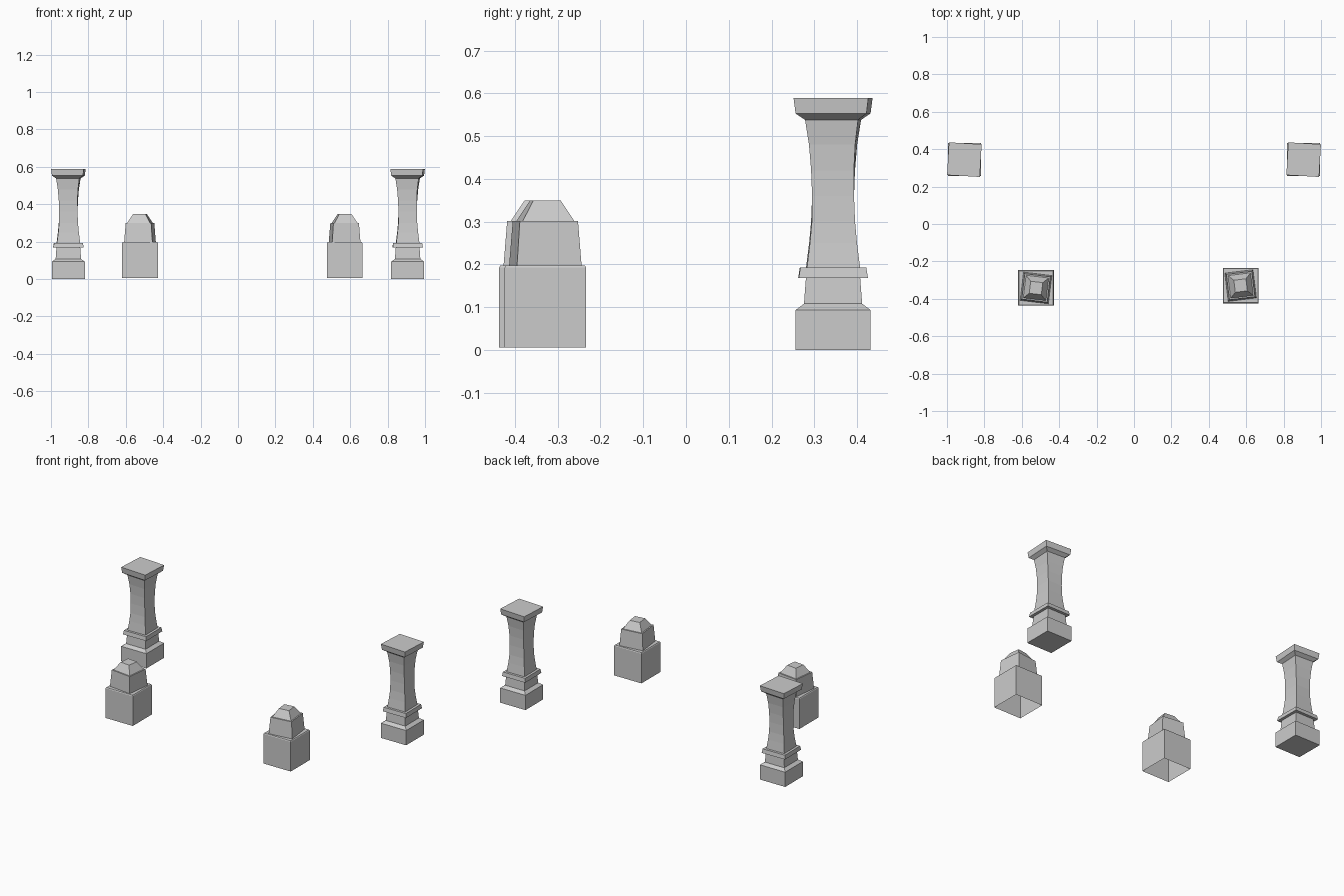
import bpy, bmesh, math

if "Cube" in bpy.data.objects:
    bpy.data.objects.remove(bpy.data.objects["Cube"])


def square_loft(name, rings, location, turn=1, closed_bottom=True):
    """Stack of square rings (z, width, rotation in degrees), skinned with flat faces."""
    bm = bmesh.new()
    loops = []
    for z, width, deg in rings:
        r = width / math.sqrt(2)
        angles = [math.radians(45 + 90 * i + deg * turn) for i in range(4)]
        loops.append([bm.verts.new((r * math.cos(a), r * math.sin(a), z)) for a in angles])
    for low, high in zip(loops, loops[1:]):
        for i in range(4):
            j = (i + 1) % 4
            bm.faces.new((low[i], low[j], high[j], high[i]))
    bm.faces.new(loops[-1])
    if closed_bottom:
        bm.faces.new(loops[0][::-1])
    mesh = bpy.data.meshes.new(name)
    bm.to_mesh(mesh)
    bm.free()
    obj = bpy.data.objects.new(name, mesh)
    obj.location = location
    bpy.context.collection.objects.link(obj)
    return obj


# Tall column: plinth, neck, collar, waisted shaft with a slight twist, cap
column = [
    (0.0, 0.176, 0), (0.093, 0.176, 0), (0.108, 0.136, 0),
    (0.168, 0.127, 0), (0.168, 0.162, 0.5), (0.193, 0.154, 0.5),
    (0.193, 0.124, 1), (0.25, 0.110, 1), (0.30, 0.101, 1),
    (0.36, 0.098, 0), (0.42, 0.100, -1.5), (0.48, 0.108, -2.5),
    (0.538, 0.124, -3.3), (0.553, 0.166, -3.3), (0.589, 0.175, -3.3),
]

# Short post: open-bottomed base, tapered block turned a little, pyramid top
post = [
    (0.006, 0.190, 0), (0.193, 0.190, 0), (0.198, 0.184, 0),
    (0.198, 0.152, 7), (0.301, 0.137, 7), (0.301, 0.122, 7),
    (0.349, 0.065, 7),
]

for side, label in ((-1, "left"), (1, "right")):
    square_loft(f"tall_column_{label}", column, (0.907 * side, 0.344, 0))

square_loft("short_post_left", post, (-0.524, -0.342, 0), turn=-1, closed_bottom=False)
square_loft("short_post_right", post, (0.57, -0.329, 0), turn=1, closed_bottom=False)
